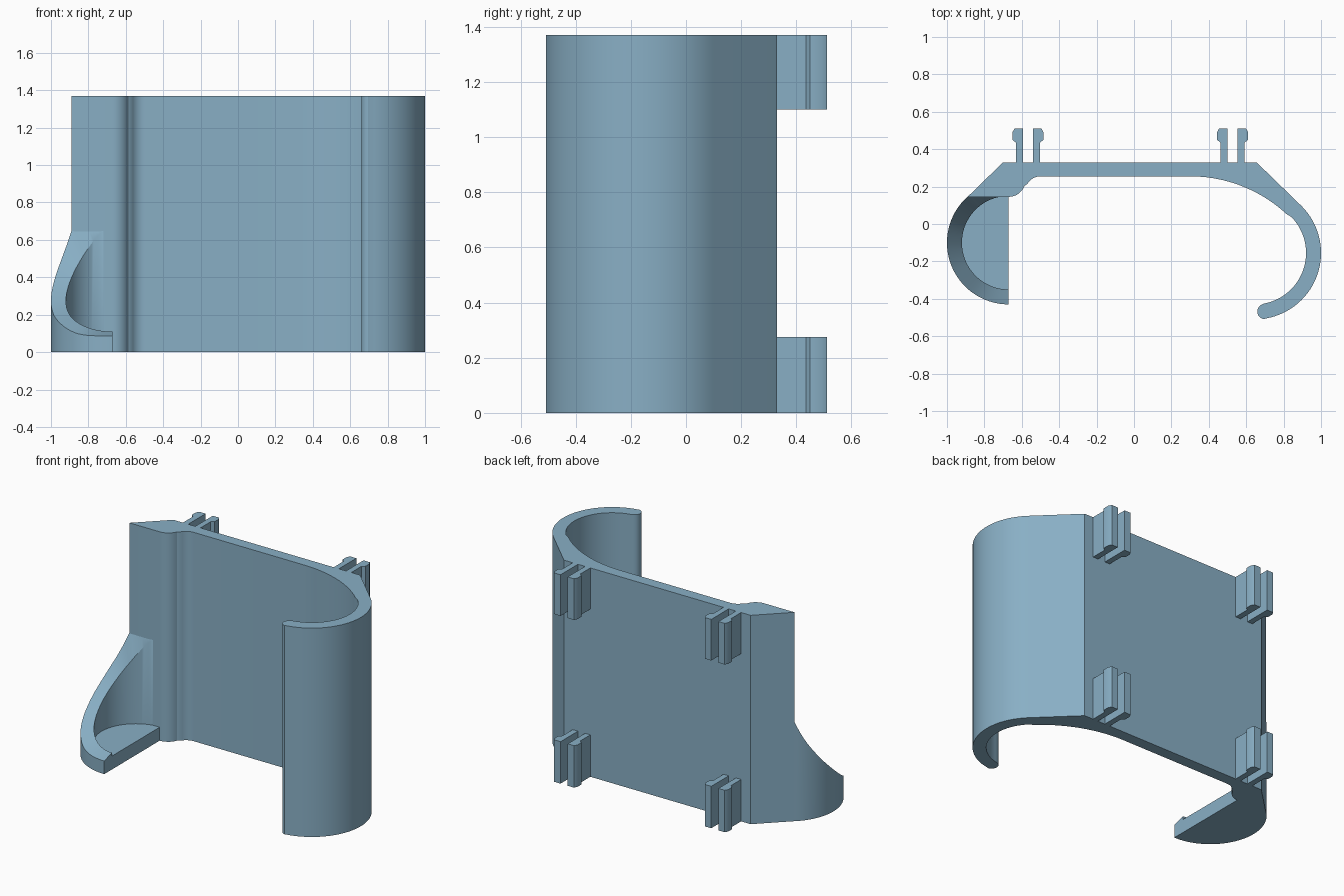
import bpy, bmesh, math

if "Cube" in bpy.data.objects:
    bpy.data.objects.remove(bpy.data.objects["Cube"])

H = 1.37
mat = bpy.data.materials.new("steel blue")
mat.diffuse_color = (0.25, 0.43, 0.56, 1)
mat.use_nodes = True
mat.node_tree.nodes["Principled BSDF"].inputs["Base Color"].default_value = mat.diffuse_color


def finish(name, bm):
    bmesh.ops.remove_doubles(bm, verts=bm.verts, dist=1e-5)
    bmesh.ops.recalc_face_normals(bm, faces=bm.faces)
    me = bpy.data.meshes.new(name)
    bm.to_mesh(me)
    bm.free()
    me.materials.append(mat)
    ob = bpy.data.objects.new(name, me)
    bpy.context.collection.objects.link(ob)
    bpy.ops.object.select_all(action='DESELECT')
    ob.select_set(True)
    bpy.context.view_layer.objects.active = ob
    bpy.ops.object.shade_smooth_by_angle(angle=math.radians(30))
    return ob


def extrude(name, pts, z0, z1):
    bm = bmesh.new()
    lo = [bm.verts.new((x, y, z0)) for x, y in pts]
    hi = [bm.verts.new((x, y, z1)) for x, y in pts]
    n = len(pts)
    bm.faces.new(lo[::-1])
    bm.faces.new(hi)
    for i in range(n):
        j = (i + 1) % n
        bm.faces.new((lo[i], lo[j], hi[j], hi[i]))
    return finish(name, bm)


def arc(cx, cy, r, a0, a1, n):
    out = []
    for i in range(n + 1):
        a = math.radians(a0 + (a1 - a0) * i / n)
        out.append((cx + r * math.cos(a), cy + r * math.sin(a)))
    return out


# Back plate with the full-height hook on the right
HX, HY = 0.645, -0.155
profile = [(-0.89, 0.145), (-0.70, 0.33), (0.655, 0.33)]
profile += arc(HX, HY, 0.355, 45, -80, 32)                 # hook outside
profile += arc(0.70, -0.468, 0.041, -80, -260, 10)[1:-1]   # rounded tip
profile += arc(HX, HY, 0.275, -80, 44, 32)                 # hook inside
profile += arc(0.30, -0.505, 0.76, 44, 90, 14)[1:]         # sweep into plate
profile += arc(-0.50, 0.175, 0.08, 90, 150, 6)             # S-bend
profile += arc(-0.67, 0.235, 0.09, -20, -90, 7)
extrude("back_plate_and_hook", profile, 0, H)

# Cup at lower left: wall whose rim drops in a curve toward the front
CX, CY, RO, RI = -0.67, -0.10, 0.33, 0.25
RIM = [(-0.44, 0.085), (-0.40, 0.09), (-0.363, 0.103), (-0.275, 0.153),
       (-0.19, 0.205), (-0.10, 0.275), (0.0, 0.375), (0.075, 0.48),
       (0.115, 0.56), (0.135, 0.615), (0.147, 0.65), (0.20, 0.66)]


def rim_height(y):
    # smooth cubic interpolation through the rim points
    k = max(i for i in range(len(RIM) - 1) if RIM[i][0] <= y)
    (y0, z0), (y1, z1) = RIM[k], RIM[k + 1]

    def slope(i):
        a, b = RIM[max(i - 1, 0)], RIM[min(i + 1, len(RIM) - 1)]
        return (b[1] - a[1]) / (b[0] - a[0])
    h, t = y1 - y0, (y - y0) / (y1 - y0)
    return ((2*t**3 - 3*t*t + 1) * z0 + (t**3 - 2*t*t + t) * h * slope(k)
            + (3*t*t - 2*t**3) * z1 + (t**3 - t*t) * h * slope(k + 1))


A = 132
inner = arc(CX, CY, RI, 90, A, 14) + arc(CX, CY, RI, A, 270, 44)[1:]
outer = [(CX - 0.22 * i / 14, 0.1465) for i in range(14)]
outer += arc(CX, CY, RO, A, 270, 44)
bm = bmesh.new()
rings = []
for (ix, iy), (ox, oy) in zip(inner, outer):
    co = [(ix, iy, 0), (ox, oy, 0), (ox, oy, rim_height(oy)),
          (ix, iy, rim_height(iy))]
    rings.append([bm.verts.new(c) for c in co])
for a, b in zip(rings, rings[1:]):
    for i in range(4):
        j = (i + 1) % 4
        bm.faces.new((a[i], a[j], b[j], b[i]))
bm.faces.new(rings[0])
bm.faces.new(rings[-1][::-1])
finish("cup_wall", bm)

# Half-round cup floor
extrude("cup_floor", inner, 0, 0.088)

# Four pairs of snap clips on the back
CLIP = [(0.026, 0.325), (0.064, 0.325), (0.064, 0.435), (0.083, 0.45),
        (0.083, 0.49), (0.072, 0.511), (0.026, 0.511)]
for cx in (-0.567, 0.527):
    for z0, z1 in ((0, 0.275), (1.10, H)):
        for s in (-1, 1):
            extrude("snap_clip", [(cx + s * x, y) for x, y in CLIP], z0, z1)
